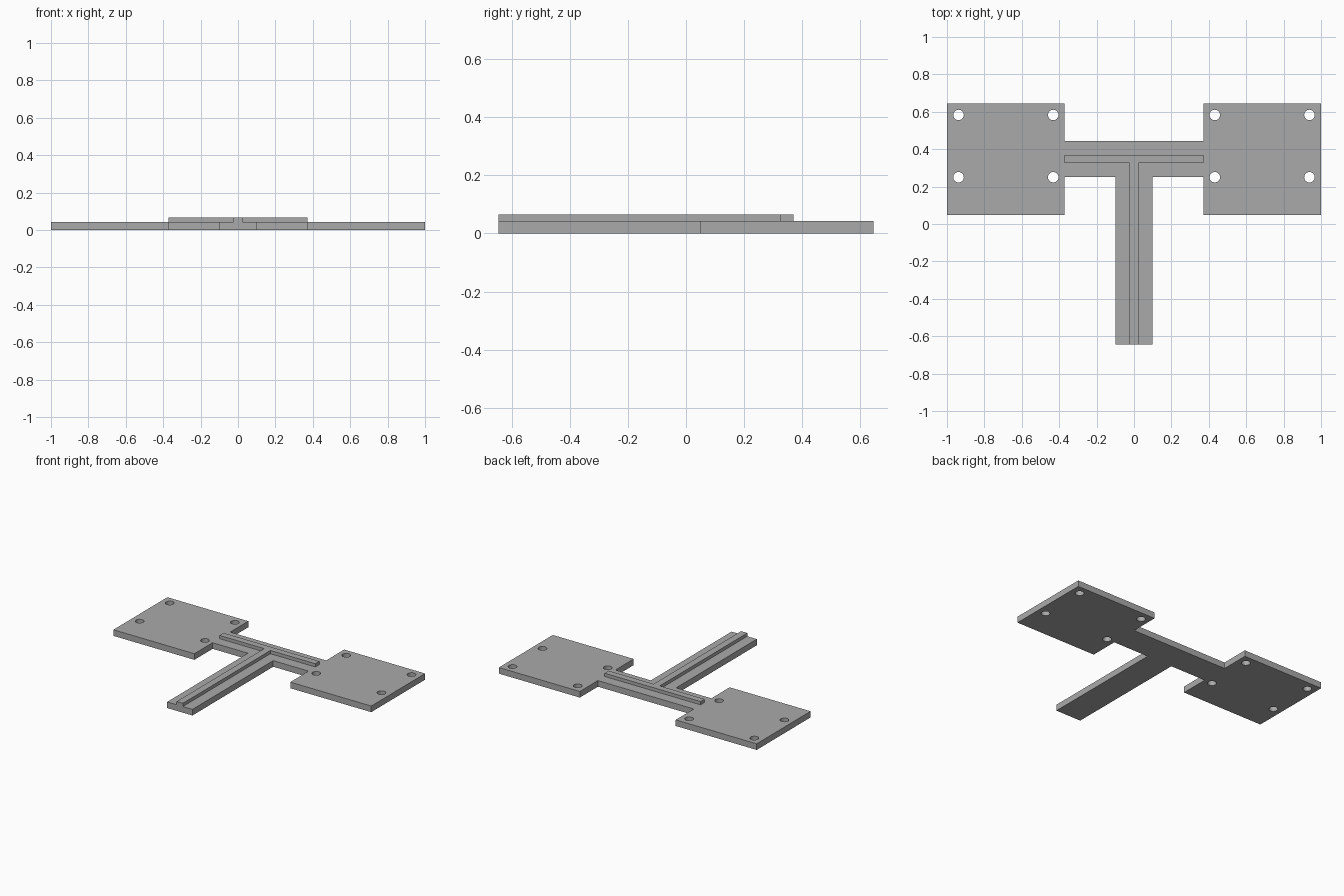
import bpy
from math import cos, sin, tau

if "Cube" in bpy.data.objects:
    bpy.data.objects.remove(bpy.data.objects["Cube"])

BASE_TOP, RIB_TOP = 0.043, 0.066
FRONT, BACK = -0.645, 0.645
INNER, HOLE_RADIUS = 0.372, 0.028

grey = bpy.data.materials.new("light grey")
grey.use_nodes = True
colour = (0.4, 0.4, 0.4, 1)
grey.diffuse_color = colour
grey.node_tree.nodes["Principled BSDF"].inputs["Base Color"].default_value = colour


def mirrored(half):
    """Close a right-hand half outline with its mirror image."""
    return half + [(-x, y) for x, y in reversed(half)]


def circle(cx, cy, radius, sides=32):
    return [(cx + radius * cos(tau * i / sides), cy + radius * sin(tau * i / sides))
            for i in range(sides)]


def slab(name, loops, bottom, top):
    """Extrude a flat outline, with any inner loops left as holes."""
    curve = bpy.data.curves.new(name, "CURVE")
    curve.dimensions = "2D"
    curve.fill_mode = "BOTH"
    curve.extrude = (top - bottom) / 2
    for loop in loops:
        spline = curve.splines.new("POLY")
        spline.points.add(len(loop) - 1)
        for point, (x, y) in zip(spline.points, loop):
            point.co = (x, y, 0, 1)
        spline.use_cyclic_u = True
        spline.use_smooth = False
    curve.materials.append(grey)
    obj = bpy.data.objects.new(name, curve)
    obj.location.z = (bottom + top) / 2
    bpy.context.collection.objects.link(obj)
    bpy.ops.object.select_all(action="DESELECT")
    obj.select_set(True)
    bpy.context.view_layer.objects.active = obj
    bpy.ops.object.convert(target="MESH")
    bpy.ops.object.shade_smooth_by_angle()


# Base: two square plates joined by a bridge, with a stem to the front
base = mirrored([(0.098, FRONT), (0.098, 0.25), (INNER, 0.25), (INNER, 0.048),
                 (1, 0.048), (1, BACK), (INNER, BACK), (INNER, 0.445)])
holes = [circle(side * x, y, HOLE_RADIUS)
         for side in (-1, 1) for x in (0.432, 0.938) for y in (0.25, 0.583)]
slab("base_plate", [base] + holes, 0, BASE_TOP)

# Raised T-shaped stiffening rib
rib = mirrored([(0.024, FRONT), (0.024, 0.325), (INNER, 0.325), (INNER, 0.37)])
slab("stiffening_rib", [rib], BASE_TOP, RIB_TOP)
